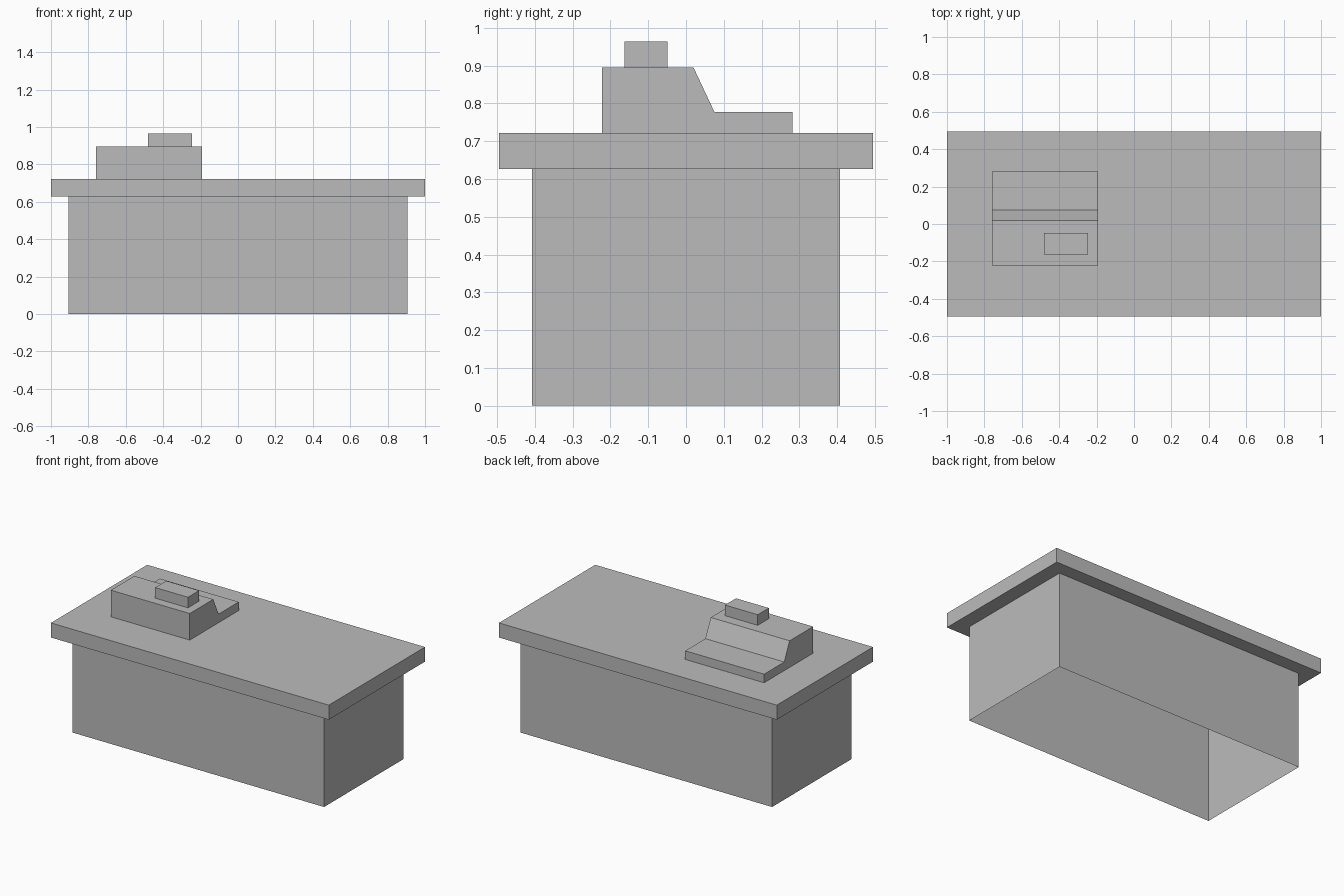
import bpy, bmesh
from mathutils import Vector

default = bpy.data.objects.get("Cube")
if default:
    bpy.data.objects.remove(default, do_unlink=True)

# Single flat grey
grey = bpy.data.materials.new("plain_grey")
grey.use_nodes = True
colour = (0.5, 0.5, 0.5, 1)
grey.diffuse_color = colour
grey.node_tree.nodes["Principled BSDF"].inputs["Base Color"].default_value = colour


def extrude_profile(name, profile, x0, x1):
    """Extrude a closed (y, z) outline from x0 to x1."""
    bm = bmesh.new()
    face = bm.faces.new([bm.verts.new((x0, y, z)) for y, z in profile])
    side = bmesh.ops.extrude_face_region(bm, geom=[face])["geom"]
    moved = [v for v in side if isinstance(v, bmesh.types.BMVert)]
    bmesh.ops.translate(bm, verts=moved, vec=Vector((x1 - x0, 0, 0)))
    # The extrusion keeps its starting face, so both ends are closed
    bmesh.ops.recalc_face_normals(bm, faces=bm.faces)
    mesh = bpy.data.meshes.new(name)
    bm.to_mesh(mesh)
    bm.free()
    mesh.materials.append(grey)
    obj = bpy.data.objects.new(name, mesh)
    bpy.context.collection.objects.link(obj)
    return obj


def box(name, x, y, z):
    outline = [(y[0], z[0]), (y[1], z[0]), (y[1], z[1]), (y[0], z[1])]
    return extrude_profile(name, outline, *x)


def remove_horizontal_faces(obj):
    """Leave only the upright walls."""
    bm = bmesh.new()
    bm.from_mesh(obj.data)
    caps = [f for f in bm.faces if abs(f.normal.z) > 0.9]
    bmesh.ops.delete(bm, geom=caps, context="FACES_ONLY")
    bm.to_mesh(obj.data)
    bm.free()


BASE_TOP, COUNTER_TOP, REGISTER_TOP = 0.627, 0.722, 0.895

# Counter: hollow base, open underneath, with an overhanging slab
base = box("counter_base", (-0.905, 0.905), (-0.407, 0.407), (0, BASE_TOP))
remove_horizontal_faces(base)
box("counter_top", (-1, 1), (-0.495, 0.495), (BASE_TOP, COUNTER_TOP))

# Register: tall body sloping down to a low drawer at the back
extrude_profile("register_body", [
    (-0.222, COUNTER_TOP), (0.282, COUNTER_TOP), (0.282, 0.778),
    (0.075, 0.778), (0.02, REGISTER_TOP), (-0.222, REGISTER_TOP),
], -0.76, -0.192)

# Small display block on the register
box("register_display", (-0.482, -0.246), (-0.163, -0.049), (REGISTER_TOP, 0.964))
